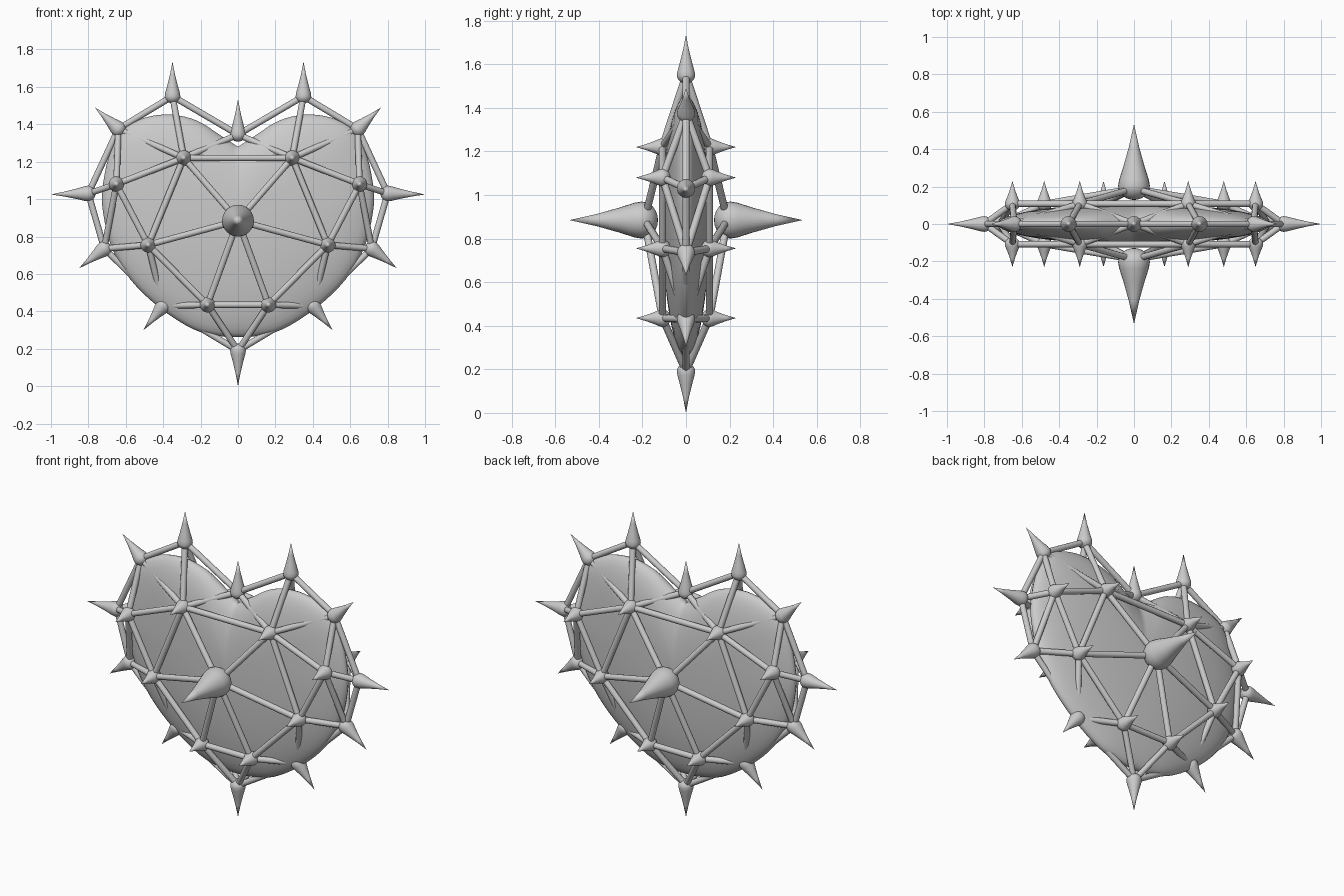
import bpy, bmesh, math
from mathutils import Vector

if "Cube" in bpy.data.objects:
    bpy.data.objects.remove(bpy.data.objects["Cube"])


def finish(name, bm, angle=40):
    bmesh.ops.recalc_face_normals(bm, faces=bm.faces)
    me = bpy.data.meshes.new(name)
    bm.to_mesh(me)
    bm.free()
    ob = bpy.data.objects.new(name, me)
    bpy.context.collection.objects.link(ob)
    bpy.ops.object.select_all(action='DESELECT')
    ob.select_set(True)
    bpy.context.view_layer.objects.active = ob
    bpy.ops.object.shade_smooth_by_angle(angle=math.radians(angle))
    return ob


def lathe(name, profile, base, direction, sides=24):
    """Revolve (radius, height) points about an axis; both ends close to a point."""
    bm = bmesh.new()
    q = Vector(direction).to_track_quat('Z', 'Y')
    base = Vector(base)
    rings = []
    for r, h in profile:
        if r == 0:
            rings.append([bm.verts.new(base + q @ Vector((0, 0, h)))] * sides)
        else:
            rings.append([bm.verts.new(base + q @ Vector((
                r * math.cos(2 * math.pi * i / sides),
                r * math.sin(2 * math.pi * i / sides), h))) for i in range(sides)])
    for a, b in zip(rings, rings[1:]):
        for i in range(sides):
            j = (i + 1) % sides
            bm.faces.new(list(dict.fromkeys((a[i], a[j], b[j], b[i]))))
    return finish(name, bm)


def spike(name, node, tip, r):
    node, tip = Vector(node), Vector(tip)
    length = (tip - node).length
    back = [(r * math.sin(t * math.pi / 12), -r * 0.9 * math.cos(t * math.pi / 12)) for t in range(6)]
    front = [(r, 0), (r * 0.93, length * 0.1), (r * 0.68, length * 0.3),
             (r * 0.33, length * 0.62), (0, length)]
    lathe(name, back + front, node, tip - node)


def strut(name, a, b, r=0.017):
    a, b = Vector(a), Vector(b)
    n = (b - a).length
    lathe(name, [(0, 0), (r, 0), (r, n), (0, n)], a, b - a, 12)


# Heart body: padded shape swelling from a smooth outline
half = [(0, 1.28), (0.10, 1.345), (0.22, 1.42), (0.36, 1.452), (0.50, 1.435), (0.62, 1.37),
        (0.69, 1.23), (0.725, 1.05), (0.72, 0.92), (0.675, 0.74), (0.575, 0.57),
        (0.42, 0.42), (0.24, 0.305), (0.10, 0.268), (0, 0.262)]
pts = [Vector(p) for p in half]
ext = [2 * pts[0] - pts[1]] + pts + [Vector((-pts[-2].x, pts[-2].y))]
curve = []
for i in range(1, len(ext) - 2):
    p0, p1, p2, p3 = ext[i - 1:i + 3]
    for k in range(4):
        t = k / 4
        curve.append(0.5 * (2 * p1 + (p2 - p0) * t + (2 * p0 - 5 * p1 + 4 * p2 - p3) * t * t
                            + (3 * p1 - p0 - 3 * p2 + p3) * t ** 3))
curve.append(pts[-1])
outline = curve + [Vector((-p.x, p.y)) for p in curve[-2:0:-1]]
center = Vector((0, 0.9))
depth, steps, n = 0.108, 24, len(outline)
bm = bmesh.new()
rings = []
for s in range(1, steps):
    a = math.pi * s / steps
    ring = []
    for p in outline:
        q = center + (p - center) * math.sin(a)
        ring.append(bm.verts.new((q.x, -depth * math.cos(a), q.y)))
    rings.append(ring)
for a, b in zip(rings, rings[1:]):
    for i in range(n):
        bm.faces.new((a[i], a[(i + 1) % n], b[(i + 1) % n], b[i]))
for ring, y in ((rings[0], -depth), (rings[-1], depth)):
    c = bm.verts.new((0, y, center.y))
    for i in range(n):
        bm.faces.new((ring[i], ring[(i + 1) % n], c))
finish("heart_body", bm, 60)

# Cage nodes: (x, z) of the rim with spike tips, and of the two faces
rim = {"r0": ((0, 0.19), (0, 0)), "r1": ((0.40, 0.43), (0.505, 0.30)),
       "r2": ((0.715, 0.735), (0.85, 0.63)), "r3": ((0.80, 1.03), (1.0, 1.025)),
       "r4": ((0.64, 1.375), (0.765, 1.49)), "r5": ((0.35, 1.55), (0.35, 1.735)),
       "r6": ((0, 1.345), (0, 1.535))}
face = {"a": (0.29, 1.22), "b": (0.65, 1.08), "c": (0.48, 0.755), "d": (0.163, 0.435)}
HUB = (0, 0.885)


def node(key, sx, sy):
    if key in rim:
        x, z = rim[key][0]
        return (sx * x, 0, z)
    if key == "o":
        return (0, sy * 0.19, HUB[1])
    return (sx * face[key][0], sy * 0.108, face[key][1])


# Rim spikes and rim struts
keys = list(rim)
for sx in (1, -1):
    for k in keys:
        if rim[k][0][0] == 0 and sx < 0:
            continue
        tip = rim[k][1]
        spike("rim_spike", node(k, sx, 1), (sx * tip[0], 0, tip[1]), 0.042)
    for k, m in zip(keys, keys[1:]):
        strut("rim_strut", node(k, sx, 1), node(m, sx, 1))

# Front and back cage: struts, small spikes and the large centre spike
links = ["o a", "o c", "o d", "a b", "a c", "b c", "c d", "a r4", "a r5", "a r6",
         "b r4", "b r3", "b r2", "c r2", "c r1", "d r1", "d r0"]
for sy in (-1, 1):
    for sx in (1, -1):
        for link in links:
            k, m = link.split()
            strut("face_strut", node(k, sx, sy), node(m, sx, sy))
        for k in face:
            x, y, z = node(k, sx, sy)
            spike("face_spike", (x, y, z), (x, sy * 0.23, z), 0.041)
    for k in "ad":
        strut("cross_strut", node(k, 1, sy), node(k, -1, sy))
    spike("centre_spike", (0, sy * 0.205, HUB[1]), (0, sy * 0.535, HUB[1]), 0.085)
